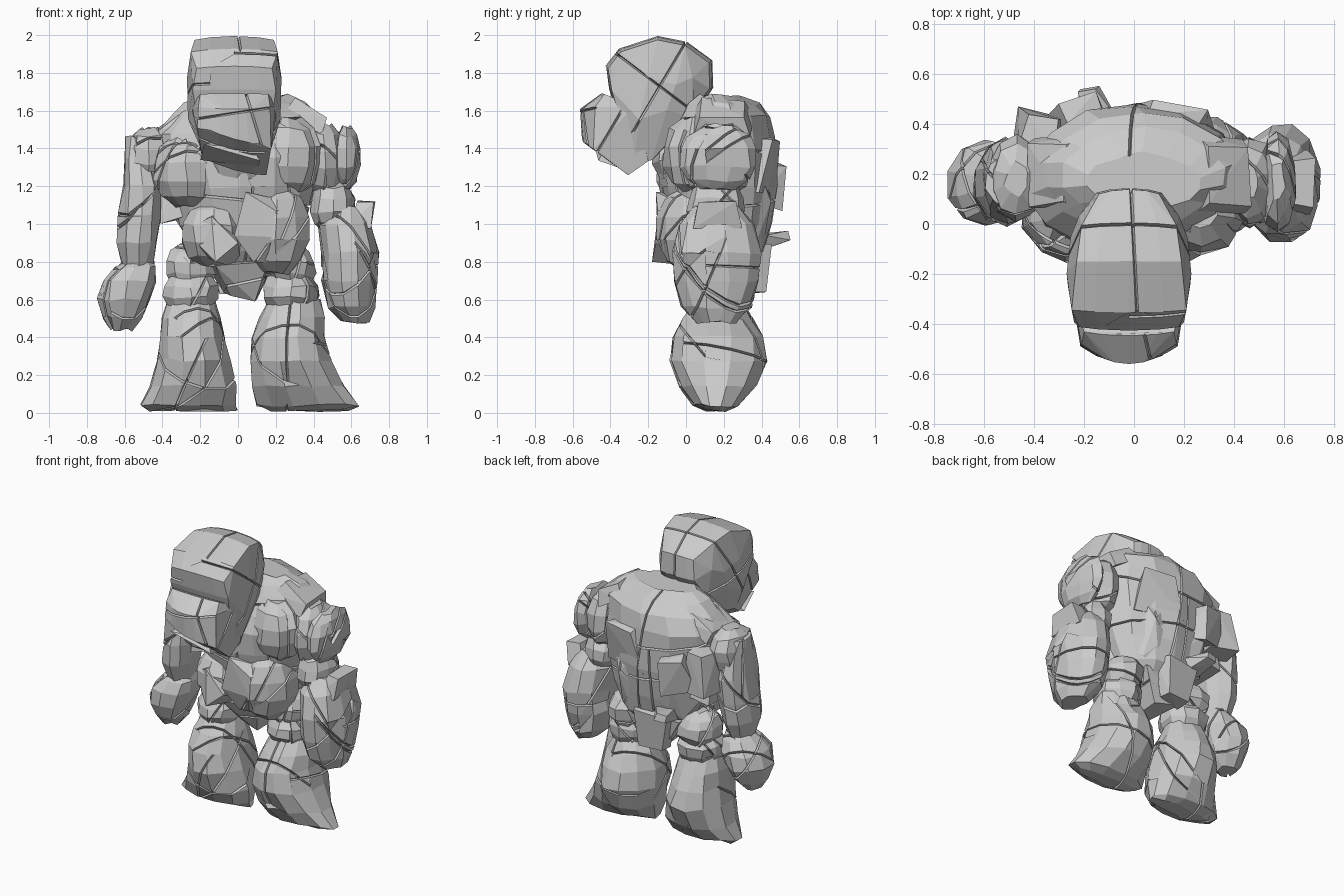
import bpy, bmesh, random
from math import sin, cos, pi, radians
from mathutils import Vector, Euler

if "Cube" in bpy.data.objects:
    bpy.data.objects.remove(bpy.data.objects["Cube"])
random.seed(7)

stone = bpy.data.materials.new("grey stone")
stone.use_nodes = True
GREY = (0.6, 0.6, 0.6, 1)
stone.diffuse_color = GREY
stone.node_tree.nodes["Principled BSDF"].inputs["Base Color"].default_value = GREY


def rand_dir():
    return Vector([random.uniform(-1, 1) for _ in range(3)]).normalized()


def groove(bm, point, normal, side=None, width=0.006, depth=0.02):
    """Cut a narrow sunken seam along a plane, optionally only on one side of the part."""
    normal = Vector(normal).normalized()
    for shift in (-width, width, 0):
        faces = [f for f in bm.faces
                 if side is None or (f.calc_center_median() - point).dot(side) > 0]
        geom = faces + list({e for f in faces for e in f.edges}) + list({v for f in faces for v in f.verts})
        cut = bmesh.ops.bisect_plane(bm, geom=geom, dist=0.0005,
                                     plane_co=point + normal * shift, plane_no=normal)
    bm.normal_update()
    moves = [(v, v.normal * depth) for v in cut["geom_cut"] if isinstance(v, bmesh.types.BMVert)]
    for v, m in moves:
        v.co -= m


def finish(name, bm, cracks=0, seams=()):
    """Add seams, then make the flat-shaded object."""
    bmesh.ops.recalc_face_normals(bm, faces=bm.faces[:])
    mid = sum((v.co for v in bm.verts), Vector()) / len(bm.verts)
    for point, normal, side in seams:
        groove(bm, Vector(point), normal, Vector(side) if side else None)
    for _ in range(cracks):
        groove(bm, mid + rand_dir() * 0.04, rand_dir(), rand_dir())
    mesh = bpy.data.meshes.new(name)
    bm.to_mesh(mesh)
    bm.free()
    mesh.materials.append(stone)
    bpy.context.collection.objects.link(bpy.data.objects.new(name, mesh))


def loft(name, rings, sides=12, rough=0.01, cracks=4, seams=()):
    """Stack of oval rings: z, centre x, centre y, half width, half depth."""
    bm = bmesh.new()
    loops = []
    for z, cx, cy, rx, ry in rings:
        loop = []
        for i in range(sides):
            a = 2 * pi * (i + 0.5) / sides
            p = Vector((cx + rx * 1.03 * cos(a), cy + ry * 1.03 * sin(a), z))
            loop.append(bm.verts.new(p + rand_dir() * rough))
        loops.append(loop)
    for low, high in zip(loops, loops[1:]):
        for i in range(sides):
            j = (i + 1) % sides
            bm.faces.new((low[i], low[j], high[j], high[i]))
    bm.faces.new(loops[0][::-1])
    bm.faces.new(loops[-1])
    finish(name, bm, cracks, seams)


def boulder(name, centre, radii, cracks=3, sides=10, levels=6):
    """Chunky oval rock."""
    x, y, z = centre
    rings = []
    for k in range(levels):
        t = pi * (k + 0.6) / (levels + 0.2)
        w = sin(t) ** 0.8
        rings.append((z - radii[2] * cos(t) * 1.04, x, y, radii[0] * w, radii[1] * w))
    loft(name, rings, sides, 0.01, cracks)


def hull(name, points, cracks=0, seams=()):
    bm = bmesh.new()
    for p in points:
        bm.verts.new(p)
    res = bmesh.ops.convex_hull(bm, input=bm.verts[:])
    spare = {g for g in res["geom_interior"] + res["geom_unused"] if isinstance(g, bmesh.types.BMVert)}
    bmesh.ops.delete(bm, geom=list(spare), context="VERTS")
    bmesh.ops.dissolve_limit(bm, angle_limit=radians(4), verts=bm.verts[:], edges=bm.edges[:])
    finish(name, bm, cracks, seams)


def shard(name, centre, size, turn, taper=0.7):
    """Tapered angular slab."""
    rot = Euler([radians(a) for a in turn]).to_matrix()
    pts = []
    for sx in (-1, 1):
        for sy in (-1, 1):
            for sz in (-1, 1):
                k = taper if sz > 0 else 1
                p = Vector((sx * size[0] * k, sy * size[1] * k, sz * size[2]))
                pts.append(Vector(centre) + rot @ p + rand_dir() * 0.015)
    hull(name, pts)


def profile_points(profile, lean):
    """Side outline of y, z, half width, crowned towards the middle; the jaw leans sideways."""
    cx, cy, cz = -0.02, -0.18, 1.64
    pts = []
    for y, z, w in profile:
        for f, grow in ((-1, .97), (-0.6, 1.01), (0, 1.03), (0.6, 1.01), (1, .97)):
            x = cx + f * w
            drop = lean * x if z < 1.5 else 0
            pts.append((x, cy + (y - cy) * grow, cz + (z - cz) * grow - drop))
    return pts


# Head: cranium, jutting muzzle and mouth slab
hull("cranium", profile_points([
    (-.42, 1.83, .2), (-.35, 1.92, .23), (-.15, 1.985, .21), (0, 1.955, .19), (.13, 1.86, .12),
    (.135, 1.72, .13), (.04, 1.57, .17), (-.18, 1.36, .17), (-.28, 1.34, .17), (-.4, 1.71, .22),
    (-.2, 1.78, .25), (-.05, 1.74, .235), (.04, 1.78, .2), (-.25, 1.55, .245), (-.1, 1.6, .23)], .2),
    seams=[((0, -.1, 1.8), (1, .05, 0), (0, .4, 1)),
           ((0, -.18, 1.66), (0, .85, -.5), None),
           ((0, -.1, 1.7), (0, .6, .8), (1, 0, 0)),
           ((0, -.1, 1.65), (0, .3, 1), (-1, .5, 0))])
hull("muzzle", profile_points([
    (-.55, 1.61, .1), (-.54, 1.45, .13), (-.49, 1.62, .19), (-.5, 1.44, .195), (-.44, 1.69, .18),
    (-.31, 1.29, .17), (-.28, 1.62, .23), (-.2, 1.37, .18)], .28),
    seams=[((0, -.5, 1.59), (-.15, 0, 1), (0, -1, 0)),
           ((0, -.4, 1.5), (0, .85, -.5), None),
           ((.1, -.5, 1.5), (1, 0, .3), (0, -1, .3))])
shard("mouth_slab", (-.03, -.4, 1.37), (.15, .07, .025), (-28, 13, 0))

# Torso core and plates
loft("torso", [
    (.72, .06, .2, .12, .11), (.85, .04, .2, .26, .21), (1, .03, .18, .33, .26),
    (1.2, .02, .17, .38, .3), (1.36, 0, .165, .43, .3), (1.47, 0, .185, .43, .28),
    (1.57, .03, .195, .38, .235), (1.635, .04, .195, .32, .185), (1.685, .04, .17, .23, .11)], 14, .012, 3,
    seams=[((0, .2, 1.45), (0, .35, 1), (0, 1, .3)),
           ((.02, .3, 1.3), (1, 0, .1), (0, 1, 0)),
           ((0, .1, 1.13), (.1, 0, 1), None)])
boulder("right_chest", (-.27, .05, 1.28), (.18, .2, .19))
boulder("left_chest", (.27, .06, 1.36), (.17, .18, .2))
boulder("neck", (0, .02, 1.38), (.2, .2, .2), 1)
shard("right_collar", (-.33, .2, 1.52), (.12, .15, .04), (0, -38, 0), .8)
shard("left_collar", (.36, .2, 1.57), (.11, .15, .05), (0, 30, 0), .8)
boulder("left_belly", (.2, .05, .97), (.18, .2, .23), 2)
boulder("right_belly", (-.13, .05, .95), (.17, .2, .17), 2)
hull("left_belly_plate", [
    (.04, -.16, 1.17), (.2, -.15, 1.07), (.35, -.01, 1.1), (.37, .05, .9), (.27, -.02, .78),
    (.2, -.15, .93), (.08, -.1, .8), (-.02, -.15, .94), (.05, .2, 1.15), (.36, .2, 1.1)], 1)
hull("right_belly_plate", [
    (-.22, -.1, 1.0), (-.14, -.15, 1.04), (.0, -.16, .9), (-.12, -.18, .8), (-.24, -.09, .92),
    (-.25, .2, .87), (-.05, .2, 1.1), (.02, .2, .76)])
hull("pelvis", [
    (-.12, -.02, .78), (.16, -.02, .8), (.09, .08, .59), (-.04, .1, .62), (.1, .32, .6),
    (-.08, .34, .64), (.2, .36, .82), (-.2, .36, .84)], 1)
for side, s in (("left", 1), ("right", -1)):
    hull(side + "_low_back", [(s * x, y, z) for x, y, z in (
        (.03, .43, 1.32), (.28, .38, 1.3), (.35, .25, 1.05), (.2, .45, 1.12), (.04, .42, 1.0),
        (.23, .36, .87), (.07, .38, .83), (.1, .15, 1.1), (.16, .42, .95))], 1)
for name, centre, size, turn in [
        ("left_back_slab", (.16, .42, 1.31), (.16, .05, .14), (-12, 0, -14)),
        ("tail_slab", (-.02, .38, .76), (.12, .06, .13), (175, 0, 5)),
        ("back_spike", (-.16, .47, .92), (.06, .04, .08), (-75, 0, 20)),
        ("back_ridge", (-.22, .43, 1.22), (.12, .07, .11), (-15, 10, 25)),
        ("right_shoulder_blade", (-.38, .36, 1.25), (.09, .09, .14), (0, 0, -10)),
        ("right_side_slab", (-.36, .2, 1.14), (.06, .14, .12), (0, -8, 0))]:
    shard(name, centre, size, turn)

# Right arm
boulder("right_shoulder", (-.47, .18, 1.36), (.125, .17, .15))
loft("right_forearm", [
    (.78, -.53, .15, .08, .1), (.9, -.53, .15, .105, .15), (1.05, -.515, .16, .115, .17),
    (1.2, -.51, .17, .1, .17), (1.35, -.52, .17, .085, .13), (1.46, -.54, .17, .05, .09)], 10)
loft("right_fist", [
    (.44, -.62, .16, .06, .06), (.5, -.61, .16, .11, .12), (.6, -.605, .16, .14, .165),
    (.7, -.575, .16, .145, .165), (.77, -.54, .16, .11, .13), (.81, -.52, .16, .07, .09)], 10)

# Left arm
boulder("left_upper_arm", (.46, .17, 1.34), (.115, .18, .19))
boulder("left_shoulder_plate", (.575, .17, 1.35), (.07, .205, .165), 4)
boulder("left_elbow", (.5, .16, 1.1), (.12, .15, .13), 2)
loft("left_forearm", [
    (.48, .62, .16, .07, .1), (.56, .6, .16, .12, .18), (.7, .59, .16, .145, .23),
    (.85, .59, .16, .15, .24), (1, .57, .16, .14, .2), (1.09, .57, .16, .09, .12)], 12, .01, 6)
shard("left_wrist_slab", (.66, .17, 1.05), (.06, .12, .07), (0, 15, 0), .8)

# Legs: knee rocks above wide, flaring feet
for side, x in (("right", -.25), ("left", .28)):
    boulder(side + "_thigh", (x, .2, .77), (.135, .16, .12))
    boulder(side + "_knee", (x, .18, .64), (.155, .16, .11))
loft("right_foot", [
    (.015, -.24, .16, .23, .05), (.04, -.26, .16, .25, .12), (.14, -.235, .17, .23, .2),
    (.28, -.235, .17, .19, .255), (.4, -.245, .17, .17, .235), (.5, -.25, .17, .155, .18),
    (.6, -.25, .18, .13, .11)], 12, .01, 5)
loft("left_foot", [
    (.015, .38, .16, .2, .05), (.04, .37, .16, .265, .11), (.14, .32, .17, .24, .2),
    (.28, .28, .17, .21, .255), (.4, .265, .17, .19, .24), (.5, .285, .17, .17, .18),
    (.6, .3, .18, .13, .11)], 12, .01, 5)
